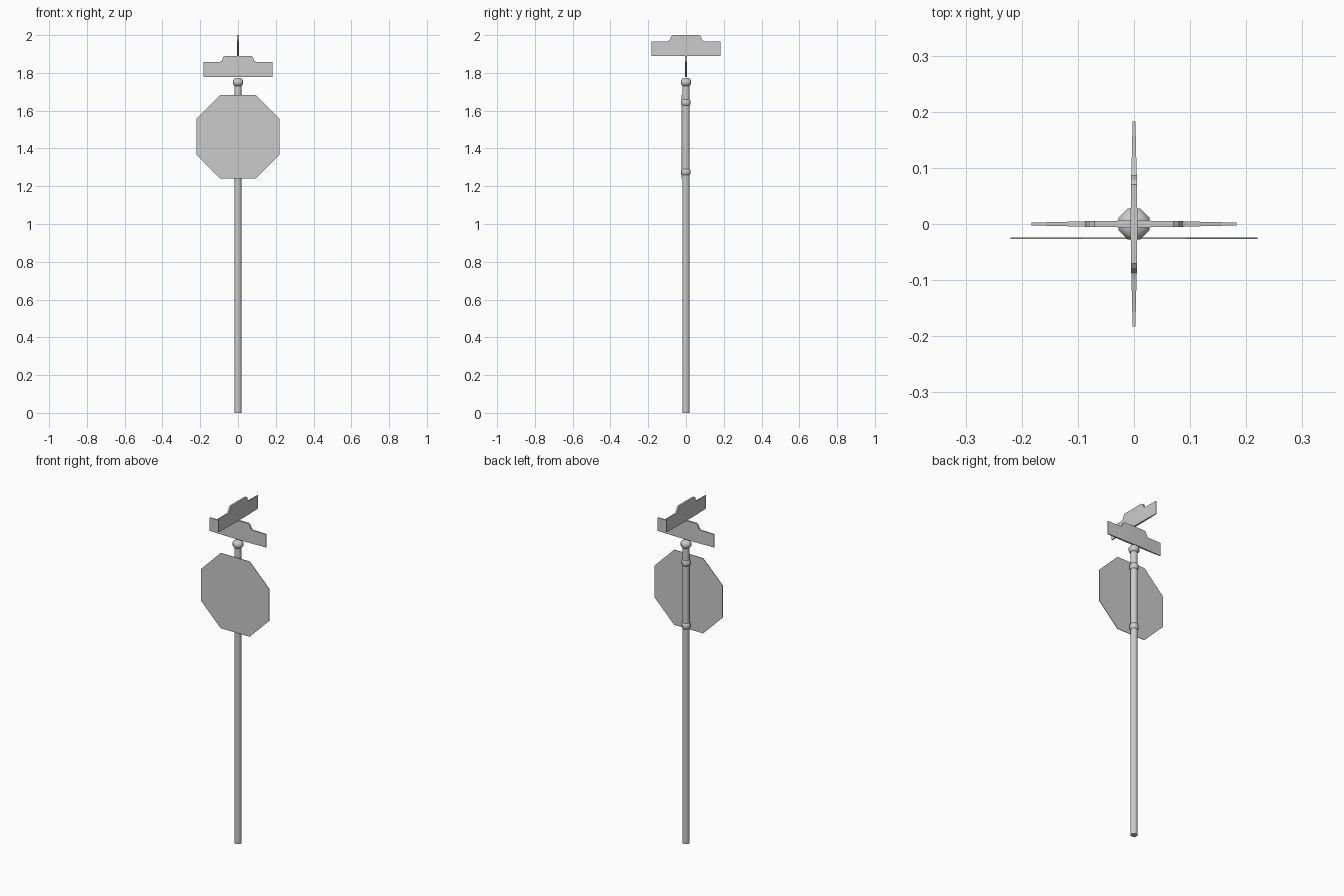
import bpy, bmesh, math

if "Cube" in bpy.data.objects:
    bpy.data.objects.remove(bpy.data.objects["Cube"])

grey = bpy.data.materials.new("galvanised_grey")
grey.diffuse_color = (0.6, 0.6, 0.6, 1)
grey.use_nodes = True
grey.node_tree.nodes["Principled BSDF"].inputs["Base Color"].default_value = grey.diffuse_color


def finish(name, bm, angle):
    bmesh.ops.recalc_face_normals(bm, faces=bm.faces)
    me = bpy.data.meshes.new(name)
    bm.to_mesh(me)
    bm.free()
    ob = bpy.data.objects.new(name, me)
    bpy.context.collection.objects.link(ob)
    me.materials.append(grey)
    bpy.ops.object.select_all(action='DESELECT')
    ob.select_set(True)
    bpy.context.view_layer.objects.active = ob
    bpy.ops.object.shade_smooth_by_angle(angle=math.radians(angle))
    return ob


def lathe(name, profile, sides=8):
    """Closed eight-sided turned shape from (radius, z) points."""
    bm = bmesh.new()
    rings = []
    for r, z in profile:
        rings.append([bm.verts.new((r * math.cos((i + .5) * math.tau / sides),
                                    r * math.sin((i + .5) * math.tau / sides), z))
                      for i in range(sides)])
    for a, b in zip(rings, rings[1:]):
        for i in range(sides):
            j = (i + 1) % sides
            bm.faces.new((a[i], a[j], b[j], b[i]))
    bm.faces.new(rings[0])
    bm.faces.new(rings[-1])
    return finish(name, bm, 60)


# Post, its two sign clamps and the rounded cap
lathe("post", [(.02, 0), (.02, 1.75)])
for z in (1.275, 1.643):
    lathe("clamp", [(.019, z - .018), (.025, z - .009), (.025, z + .009), (.019, z + .018)])
lathe("post_cap", [(.019, 1.73), (.03, 1.742), (.03, 1.758), (.022, 1.769), (.01, 1.773)])

# Octagonal sign plate
bm = bmesh.new()
outline = [(.094, .22), (.22, .094), (.22, -.094), (.094, -.22)]
outline += [(-x, -z) for x, z in outline]
face = bm.faces.new([bm.verts.new((x, -.027, 1.462 + z)) for x, z in outline])
ext = bmesh.ops.extrude_face_region(bm, geom=[face])
bmesh.ops.translate(bm, vec=(0, .003, 0),
                    verts=[v for v in ext["geom"] if isinstance(v, bmesh.types.BMVert)])
finish("sign_plate", bm, 30)


def blade(name, z0, turn):
    """Street blade: raised middle, thickness tapering to the ends."""
    half = [(0, .111, .006), (.07, .111, .0055), (.078, .105, .0052),
            (.086, .084, .005), (.098, .078, .0045), (.183, .078, .0025)]
    stations = [(-x, h, t) for x, h, t in half[:0:-1]] + half
    bm = bmesh.new()
    loops = [[bm.verts.new(p) for p in ((x, -t, z0), (x, t, z0), (x, t, z0 + h), (x, -t, z0 + h))]
             for x, h, t in stations]
    for a, b in zip(loops, loops[1:]):
        for i in range(4):
            j = (i + 1) % 4
            bm.faces.new((a[i], a[j], b[j], b[i]))
    bm.faces.new(loops[0])
    bm.faces.new(loops[-1])
    finish(name, bm, 30).rotation_euler.z = turn


# Crossed blades stacked above the cap
blade("lower_blade", 1.779, 0)
blade("upper_blade", 1.889, math.pi / 2)
